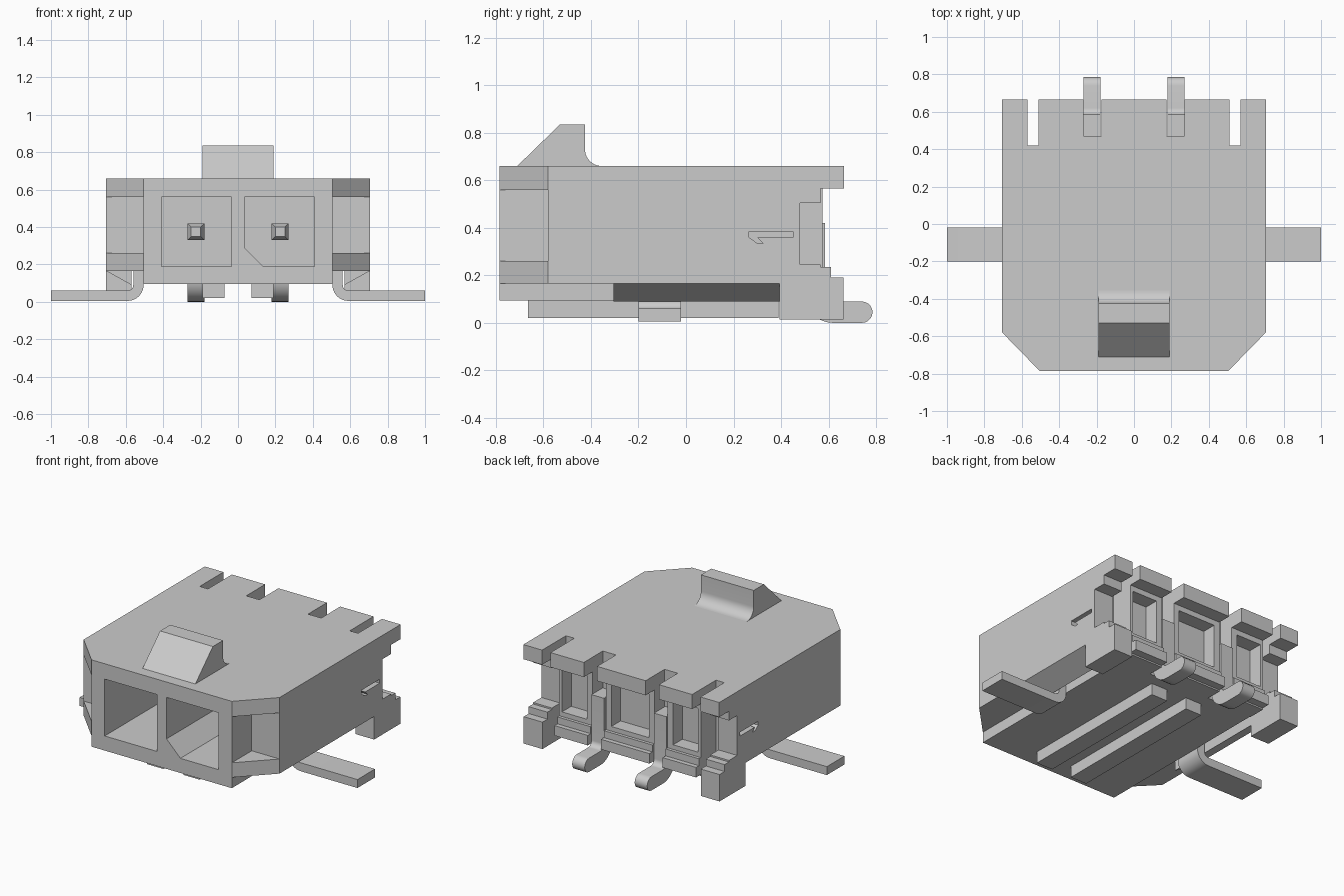
import bpy, bmesh, math
from mathutils import Matrix

if "Cube" in bpy.data.objects:
    bpy.data.objects.remove(bpy.data.objects["Cube"])

GREY = bpy.data.materials.new("plain_grey")
GREY.use_nodes = True
COLOUR = (0.6, 0.6, 0.6, 1)
GREY.diffuse_color = COLOUR
GREY.node_tree.nodes["Principled BSDF"].inputs["Base Color"].default_value = COLOUR


def finish(name, bm, smooth=False):
    bmesh.ops.recalc_face_normals(bm, faces=bm.faces)
    mesh = bpy.data.meshes.new(name)
    bm.to_mesh(mesh)
    bm.free()
    mesh.materials.append(GREY)
    ob = bpy.data.objects.new(name, mesh)
    bpy.context.collection.objects.link(ob)
    if smooth:
        bpy.ops.object.select_all(action='DESELECT')
        ob.select_set(True)
        bpy.context.view_layer.objects.active = ob
        bpy.ops.object.shade_smooth_by_angle(angle=math.radians(30))
    return ob


def prism(name, pts, axis, lo, hi, smooth=False):
    """Extrude a 2D outline along an axis; the outline uses the other two axes in order."""
    def place(p, t):
        co = list(p)
        co.insert("xyz".index(axis), t)
        return co
    bm = bmesh.new()
    a = [bm.verts.new(place(p, lo)) for p in pts]
    b = [bm.verts.new(place(p, hi)) for p in pts]
    bm.faces.new(a)
    bm.faces.new(b[::-1])
    for i in range(len(pts)):
        j = (i + 1) % len(pts)
        bm.faces.new((a[i], b[i], b[j], a[j]))
    return finish(name, bm, smooth)


def box(name, x, y, z):
    x = sorted(x)
    return prism(name, [(x[0], y[0]), (x[1], y[0]), (x[1], y[1]), (x[0], y[1])], 'z', *z)


def arc(cx, cy, r, start, end, n=10):
    angles = [math.radians(start + (end - start) * i / n) for i in range(n + 1)]
    return [(cx + r * math.cos(t), cy + r * math.sin(t)) for t in angles]


def cut(target, cutter):
    mod = target.modifiers.new("cut", 'BOOLEAN')
    mod.operation, mod.solver, mod.object = 'DIFFERENCE', 'EXACT', cutter
    bpy.context.view_layer.objects.active = target
    bpy.ops.object.modifier_apply(modifier=mod.name)
    bpy.data.objects.remove(cutter)


# Housing shell with chamfered front corners
W, FRONT, BACK, TOP = 0.705, -0.785, 0.665, 0.66
housing = prism("housing", [(-W, BACK), (-W, -0.58), (-0.505, FRONT), (0.505, FRONT),
                            (W, -0.58), (W, BACK)], 'z', 0.165, TOP)

# Contact cavities, one with a keyed corner
cut(housing, box("cavity_cut", (-0.41, -0.035), (-1, 0.38), (0.19, 0.56)))
cut(housing, prism("keyed_cavity_cut", [(0.135, 0.19), (0.41, 0.19), (0.41, 0.56),
                                        (0.035, 0.56), (0.035, 0.29)], 'y', -1, 0.38))
# Rear wall under the roof overhang, and its middle panel
cut(housing, box("rear_cut", (-1, 1), (0.575, 1), (0.1, 0.565)))
cut(housing, box("panel_cut", (-0.135, 0.135), (0.48, 1), (0.245, 0.53)))

hook = [(0.45, 0.385), (0.265, 0.385), (0.265, 0.36), (0.3, 0.335),
        (0.325, 0.335), (0.3, 0.36), (0.45, 0.36)]
for s in (-1, 1):
    # Corner pockets, roof slots, rear panels and side hooks
    cut(housing, box("pocket_cut", (s * 0.505, s), (-1, -0.58), (0.26, 0.56)))
    cut(housing, box("side_slot_cut", (s * 0.51, s * 0.57), (0.42, 1), (0, 1)))
    cut(housing, box("pin_slot_cut", (s * 0.175, s * 0.27), (0.47, 1), (0, 1)))
    cut(housing, box("side_panel_cut", (s * 0.31, s * 0.49), (0.48, 1), (0.245, 0.53)))
    cut(housing, box("column_cut", (s * 0.54, s), (0.565, 1), (0.1, 0.565)))
    cut(housing, box("column_notch_cut", (s * 0.54, s), (0.48, 1), (0.245, 0.505)))
    cut(housing, prism("hook_cut", hook, 'x', *sorted((s * 0.66, s * 0.8))))

# Base and the ledges along the rear
box("base", (-0.505, 0.505), (FRONT, 0.47), (0.095, 0.166))
for name, x in (("middle", (-0.175, 0.175)), ("left", (0.27, 0.51)), ("right", (-0.51, -0.27))):
    box(name + "_rear_base", x, (0.46, 0.574), (0.095, 0.2))
    box(name + "_rear_ledge", x, (0.56, 0.625), (0.105, 0.17))
    box(name + "_rear_step", x, (0.56, 0.595), (0.165, 0.215))

# Latch ramp on the roof with a filleted back
ramp = [(-0.71, 0.655), (-0.71, TOP), (-0.53, 0.835), (-0.425, 0.835)]
ramp += arc(-0.355, 0.73, 0.07, 180, 270) + [(-0.355, 0.655)]
prism("latch_ramp", ramp, 'x', -0.19, 0.19, True)

# Pin leg outline: down the slot, round the bend, out to a rounded toe
leg = [(0.585, 0.42), (0.495, 0.42)] + arc(0.62, 0.125, 0.125, 180, 270)
leg += arc(0.74, 0.045, 0.045, -90, 90) + arc(0.62, 0.125, 0.035, 270, 180)
# Solder tab outline for the left side
tab = [(0.505, 0.2)] + arc(0.59, 0.09, 0.085, 180, 270) + [(1, 0.005), (1, 0.06)]
tab += arc(0.59, 0.09, 0.03, 270, 180) + [(0.56, 0.2)]

for s, side in ((1, "left"), (-1, "right")):
    x = s * 0.225
    # Contact pin with a tapered tip
    prism(side + "_pin_leg", leg, 'x', x - 0.045, x + 0.045, True)
    box(side + "_pin", (x - 0.045, x + 0.045), (-0.3, 0.5), (0.33, 0.42))
    bm = bmesh.new()
    bmesh.ops.create_cone(bm, cap_ends=True, segments=4, radius1=0.045 * math.sqrt(2),
                          radius2=0.025 * math.sqrt(2), depth=0.05)
    turn = Matrix.Rotation(math.radians(90), 4, 'X') @ Matrix.Rotation(math.radians(45), 4, 'Z')
    bm.transform(Matrix.Translation((x, -0.325, 0.375)) @ turn)
    finish(side + "_pin_tip", bm)
    # Solder tab, under-rail, lower side wedge and rear corner foot
    prism(side + "_solder_tab", [(s * px, pz) for px, pz in tab], 'y', -0.2, -0.02, True)
    box(side + "_rail", (s * 0.072, s * 0.19), (-0.665, 0.39), (0.02, 0.1))
    prism(side + "_wedge", [(s * 0.57, 0.09), (s * 0.57, 0.17), (s * W, 0.17), (s * W, 0.165)],
          'y', -0.305, 0.395)
    box(side + "_rear_foot", (s * 0.57, s * W), (0.393, 0.662), (0.015, 0.19))
    box(side + "_foot_step", (s * 0.57, s * W), (0.5, 0.61), (0.18, 0.235))
